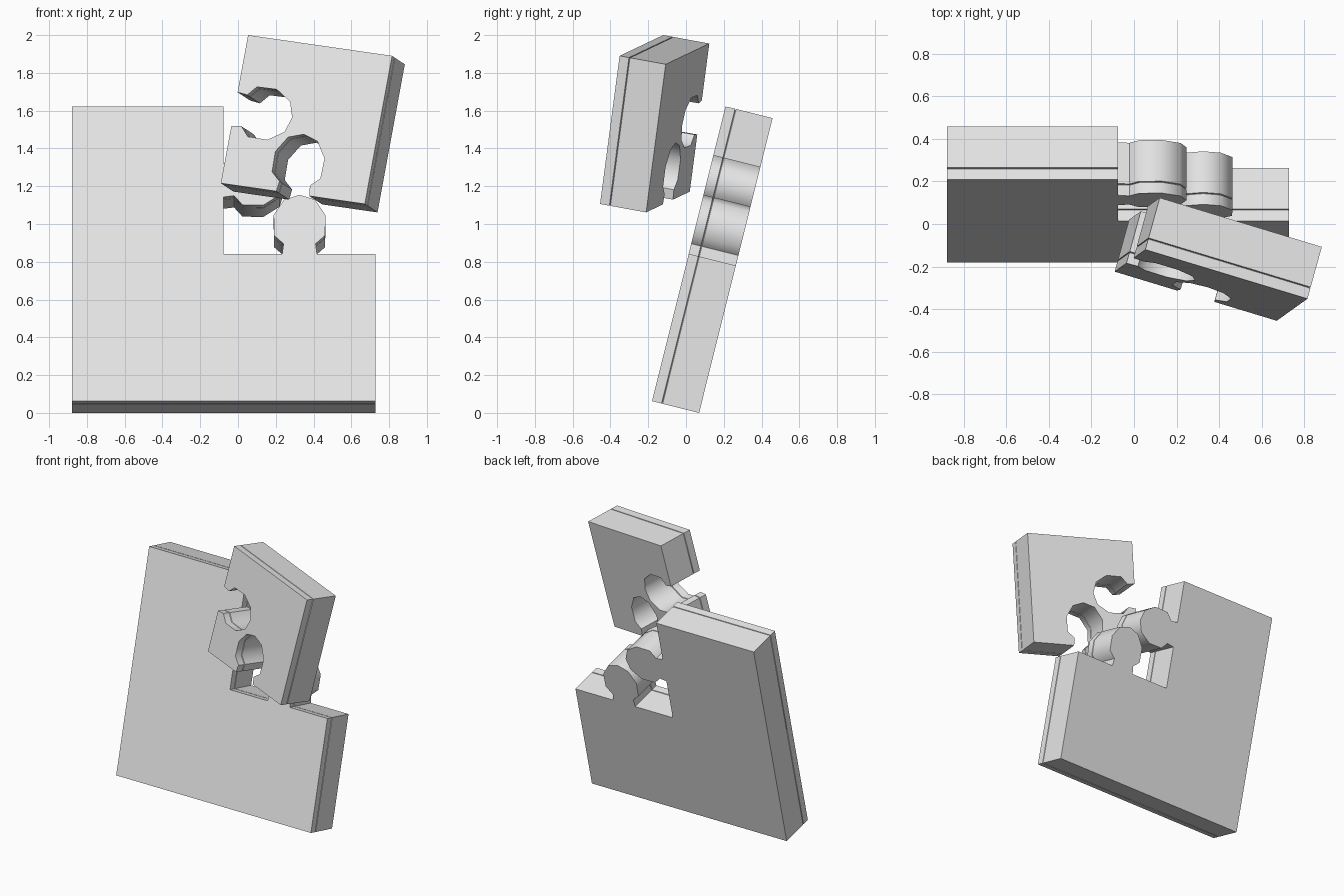
import bpy
import bmesh
from math import cos, sin, radians
from mathutils import Matrix, Vector

cube = bpy.data.objects.get("Cube")
if cube:
    bpy.data.objects.remove(cube, do_unlink=True)

SIZE = 0.804      # side of one square piece
THICK = 0.257
GROOVE = 0.006    # fine seam line running round the edge of each piece

grey = bpy.data.materials.new("light_grey")
grey.use_nodes = True
grey.diffuse_color = (0.8, 0.8, 0.8, 1)
grey.node_tree.nodes["Principled BSDF"].inputs["Base Color"].default_value = (0.8, 0.8, 0.8, 1)

# Half of a knob: (distance from the middle of the side, distance outwards)
half = [(0.092, 0), (0.085, 0.055), (0.135, 0.1), (0.137, 0.21), (0.082, 0.295)]
KNOB = [(-a, d) for a, d in half] + [(0, 0.322)] + [(a, d) for a, d in reversed(half)]


def outline(sides):
    """Anticlockwise outline; sides are bottom, right, top, left: 1 knob, -1 socket, 0 straight."""
    points = []
    corner, along = Vector((0, 0)), Vector((1, 0))
    for kind in sides:
        out = Vector((along.y, -along.x))
        points.append(corner.copy())
        if kind:
            points += [corner + along * (SIZE / 2 + a) + out * d * kind for a, d in KNOB]
        corner = corner + along * SIZE
        along = Vector((-along.y, along.x))
    return points


def inset(points, amount):
    """Move an outline inwards by an even amount."""
    result = []
    for i, p in enumerate(points):
        a = (p - points[i - 1]).normalized()
        b = (points[(i + 1) % len(points)] - p).normalized()
        na, nb = Vector((-a.y, a.x)), Vector((-b.y, b.x))
        result.append(p + (na + nb) * amount / (1 + na.dot(nb)))
    return result


def piece(name, sides, matrix):
    shape = outline(sides)
    slim = inset(shape, GROOVE)
    layers = [(shape, 0), (shape, 0.052), (slim, 0.055), (shape, 0.058), (shape, THICK)]
    bm = bmesh.new()
    rings = [[bm.verts.new((p.x, depth, p.y)) for p in pts] for pts, depth in layers]
    bm.faces.new(rings[0])
    bm.faces.new(list(reversed(rings[-1])))
    n = len(shape)
    for r, s in zip(rings, rings[1:]):
        for i in range(n):
            j = (i + 1) % n
            bm.faces.new((r[i], s[i], s[j], r[j]))
    bmesh.ops.recalc_face_normals(bm, faces=bm.faces)
    mesh = bpy.data.meshes.new(name)
    bm.to_mesh(mesh)
    bm.free()
    mesh.materials.append(grey)
    ob = bpy.data.objects.new(name, mesh)
    bpy.context.collection.objects.link(ob)
    ob.matrix_world = matrix
    bpy.ops.object.select_all(action='DESELECT')
    ob.select_set(True)
    bpy.context.view_layer.objects.active = ob
    bpy.ops.object.shade_smooth_by_angle(angle=radians(52))


def frame(origin, right, up):
    """Placement whose x runs along the piece, y goes backwards and z goes up it."""
    right = Vector(right).normalized()
    back = Vector(up).cross(right).normalized()
    up = right.cross(back)
    rot = Matrix((right, back, up)).transposed().to_4x4()
    return Matrix.Translation(origin) @ rot


# Three joined pieces leaning back
tilt = radians(14)
wall = frame((-0.88, -0.18, THICK * sin(tilt)), (1, 0, 0), (0, sin(tilt), cos(tilt)))
piece("lower_right_piece", (0, 1, -1, 0), wall)
piece("lower_left_piece", (0, 0, 1, -1), wall @ Matrix.Translation((SIZE, 0, 0)))
piece("upper_right_piece", (1, 1, 0, 0), wall @ Matrix.Translation((0, 0, SIZE)))

# Loose piece hovering in front of its place
piece("loose_piece", (-1, 0, 0, -1),
      frame((-0.091, -0.224, 1.216), (0.95, -0.288, -0.137), (0.175, 0.13, 0.975)))
